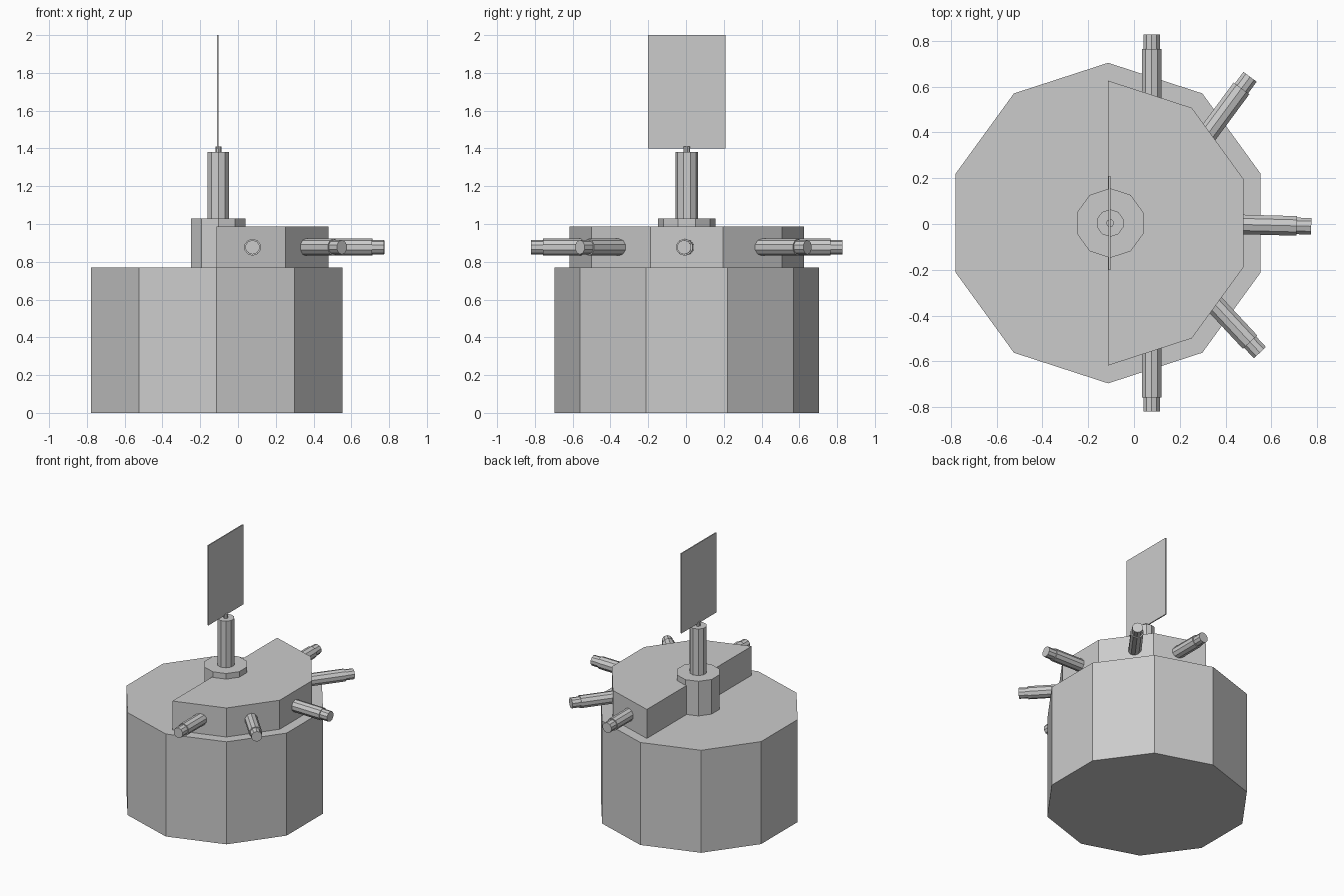
import bpy, bmesh
from math import radians, cos, sin, pi
from mathutils import Vector, Matrix

if "Cube" in bpy.data.objects:
    bpy.data.objects.remove(bpy.data.objects["Cube"])

CX, CY = -0.113, 0.004   # axis of the drum


def make_object(name, bm):
    bmesh.ops.recalc_face_normals(bm, faces=bm.faces[:])
    mesh = bpy.data.meshes.new(name)
    bm.to_mesh(mesh)
    bm.free()
    obj = bpy.data.objects.new(name, mesh)
    bpy.context.collection.objects.link(obj)
    return obj


def ring_points(radius, angles):
    return [(radius * cos(a), radius * sin(a)) for a in angles]


def add_prism(bm, pts, z0, z1):
    face = bm.faces.new([bm.verts.new((x, y, z0)) for x, y in pts])
    ext = bmesh.ops.extrude_face_region(bm, geom=[face], use_keep_orig=True)
    top = [g for g in ext["geom"] if isinstance(g, bmesh.types.BMVert)]
    bmesh.ops.translate(bm, verts=top, vec=(0, 0, z1 - z0))


def prism(name, pts, z0, z1, x, y):
    bm = bmesh.new()
    add_prism(bm, [(px + x, py + y) for px, py in pts], z0, z1)
    return make_object(name, bm)


def decagon(radius):
    return ring_points(radius, [pi / 2 + i * pi / 5 for i in range(10)])


# Main drum and half-drum gun deck
prism("drum_base", decagon(0.70), 0, 0.77, CX, CY)
half = ring_points(0.622, [-pi / 2 + i * pi / 5 for i in range(6)])
prism("half_deck", half, 0.77, 0.988, CX, CY)

# Mast in three stages
MX = -0.104
prism("mast_collar", decagon(0.152), 0.77, 1.03, MX, CY)
prism("mast_post", decagon(0.06), 1.03, 1.38, MX, CY)
prism("mast_pin", decagon(0.017), 1.38, 1.41, MX, CY)

# Thin upright panel
panel = [(-0.004, -0.206), (0.004, -0.206), (0.004, 0.206), (-0.004, 0.206)]
prism("panel", panel, 1.40, 2.0, -0.107, CY)


# Barrels: a thick tube and a narrower tip, given the tip centre and heading
def barrel(name, tip, angle, length=0.38):
    bm = bmesh.new()
    add_prism(bm, decagon(0.045), -length, -0.063)
    add_prism(bm, decagon(0.038), -0.063, 0)
    heading = Vector((cos(radians(angle)), sin(radians(angle)), 0))
    rot = heading.to_track_quat('Z', 'Y').to_matrix().to_4x4()
    bm.transform(Matrix.Translation((*tip, 0.877)) @ rot)
    make_object(name, bm)


barrel("barrel_front", (0.077, -0.82), -90)
barrel("barrel_front_right", (0.55, -0.562), -47)
barrel("barrel_right", (0.774, -0.010), -1.5)
barrel("barrel_back_right", (0.507, 0.643), 53.5)
barrel("barrel_back", (0.077, 0.828), 90)
